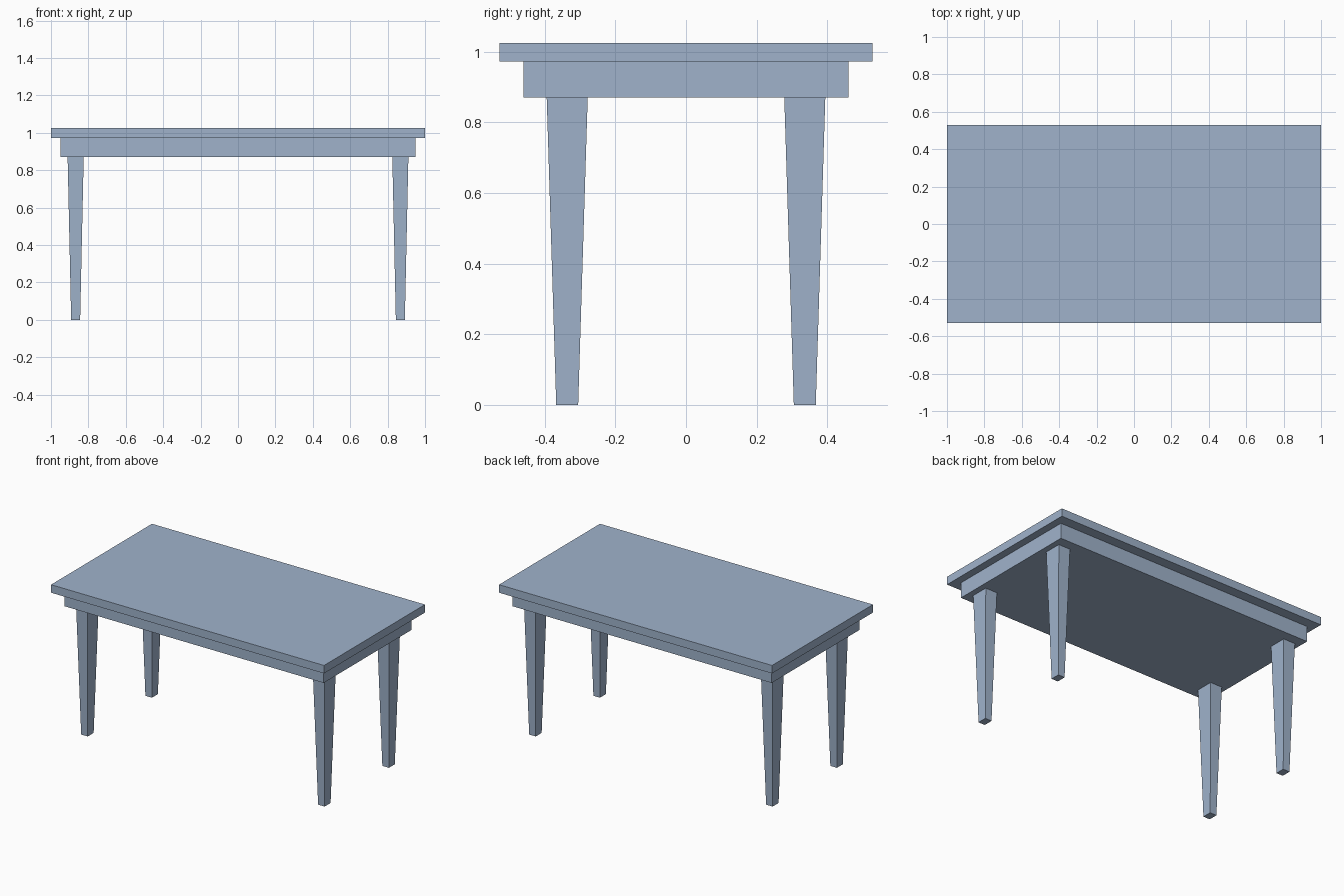
import bpy
import bmesh
from mathutils import Vector

cube = bpy.data.objects.get("Cube")
if cube:
    bpy.data.objects.remove(cube, do_unlink=True)

# Single painted finish
paint = bpy.data.materials.new("blue_grey")
paint.use_nodes = True
colour = (0.35, 0.45, 0.6, 1)
paint.diffuse_color = colour
paint.node_tree.nodes["Principled BSDF"].inputs["Base Color"].default_value = colour


def block(name, centre, z_low, z_high, low_half, high_half):
    """Box whose bottom and top half-sizes may differ, for tapering."""
    bm = bmesh.new()
    bmesh.ops.create_cube(bm, size=2)
    for v in bm.verts:
        hx, hy = high_half if v.co.z > 0 else low_half
        z = z_high if v.co.z > 0 else z_low
        v.co = Vector((centre[0] + v.co.x * hx, centre[1] + v.co.y * hy, z))
    mesh = bpy.data.meshes.new(name)
    bm.to_mesh(mesh)
    bm.free()
    mesh.materials.append(paint)
    obj = bpy.data.objects.new(name, mesh)
    bpy.context.scene.collection.objects.link(obj)
    return obj


UNDERSIDE, APRON_TOP, HEIGHT = 0.87, 0.972, 1.025

# Tabletop and the solid apron below it
block("tabletop", (0, 0), APRON_TOP, HEIGHT, (1, 0.528), (1, 0.528))
block("apron", (0, 0), UNDERSIDE, APRON_TOP, (0.95, 0.46), (0.95, 0.46))

# Four tapered legs
for side, sx in (("left", 1), ("right", -1)):
    for end, sy in (("front", -1), ("back", 1)):
        block(f"{end}_{side}_leg", (sx * 0.868, sy * 0.336), 0, UNDERSIDE,
              (0.024, 0.031), (0.043, 0.058))
